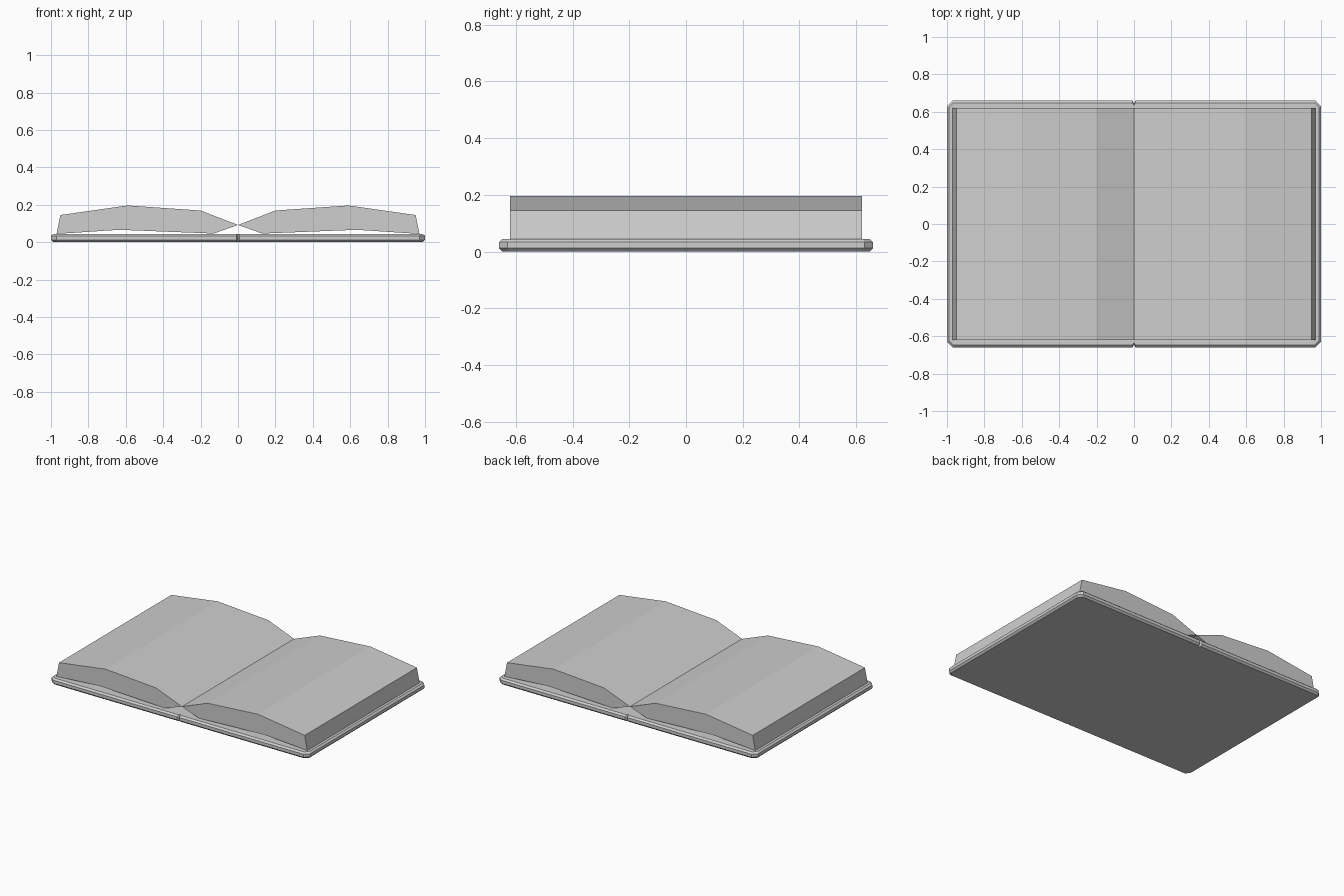
import bpy
import bmesh

cube = bpy.data.objects.get("Cube")
if cube:
    bpy.data.objects.remove(cube, do_unlink=True)

grey = bpy.data.materials.new("light grey")
grey.use_nodes = True
colour = (0.62, 0.62, 0.62, 1)
grey.diffuse_color = colour
grey.node_tree.nodes["Principled BSDF"].inputs["Base Color"].default_value = colour


def loft(name, rings):
    """Join equal closed rings of points and cap both ends."""
    bm = bmesh.new()
    loops = [[bm.verts.new(p) for p in ring] for ring in rings]
    for a, b in zip(loops, loops[1:]):
        for i in range(len(a)):
            j = (i + 1) % len(a)
            bm.faces.new((a[i], a[j], b[j], b[i]))
    bm.faces.new(loops[0][::-1])
    bm.faces.new(loops[-1])
    bmesh.ops.recalc_face_normals(bm, faces=bm.faces)
    mesh = bpy.data.meshes.new(name)
    bm.to_mesh(mesh)
    bm.free()
    mesh.materials.append(grey)
    obj = bpy.data.objects.new(name, mesh)
    bpy.context.collection.objects.link(obj)
    return obj


# Cover: clipped corners, bevelled rims and a small notch at each spine end
def cover_ring(z, inset):
    right = [(0.008, 0.66 - inset), (0.97 - inset * 0.5, 0.66 - inset),
             (1 - inset, 0.63 - inset * 0.5)]
    right += [(x, -y) for x, y in reversed(right)]
    left = [(-x, y) for x, y in reversed(right)]
    notch = 0.645 - inset
    outline = [(0, notch)] + right + [(0, -notch)] + left
    return [(x, y, z) for x, y in outline]


loft("cover", [cover_ring(0, 0.012), cover_ring(0.012, 0),
               cover_ring(0.033, 0), cover_ring(0.044, 0.012)])

# Page blocks: arched profile drawn along the depth, one per side
page_profile = [(0, 0.092), (0.2, 0.169), (0.59, 0.196), (0.95, 0.145),
                (0.97, 0.044), (0.635, 0.066), (0.13, 0.046)]
for side, name in ((1, "left_pages"), (-1, "right_pages")):
    loft(name, [[(side * x, y, z) for x, z in page_profile]
                for y in (-0.62, 0.62)])
